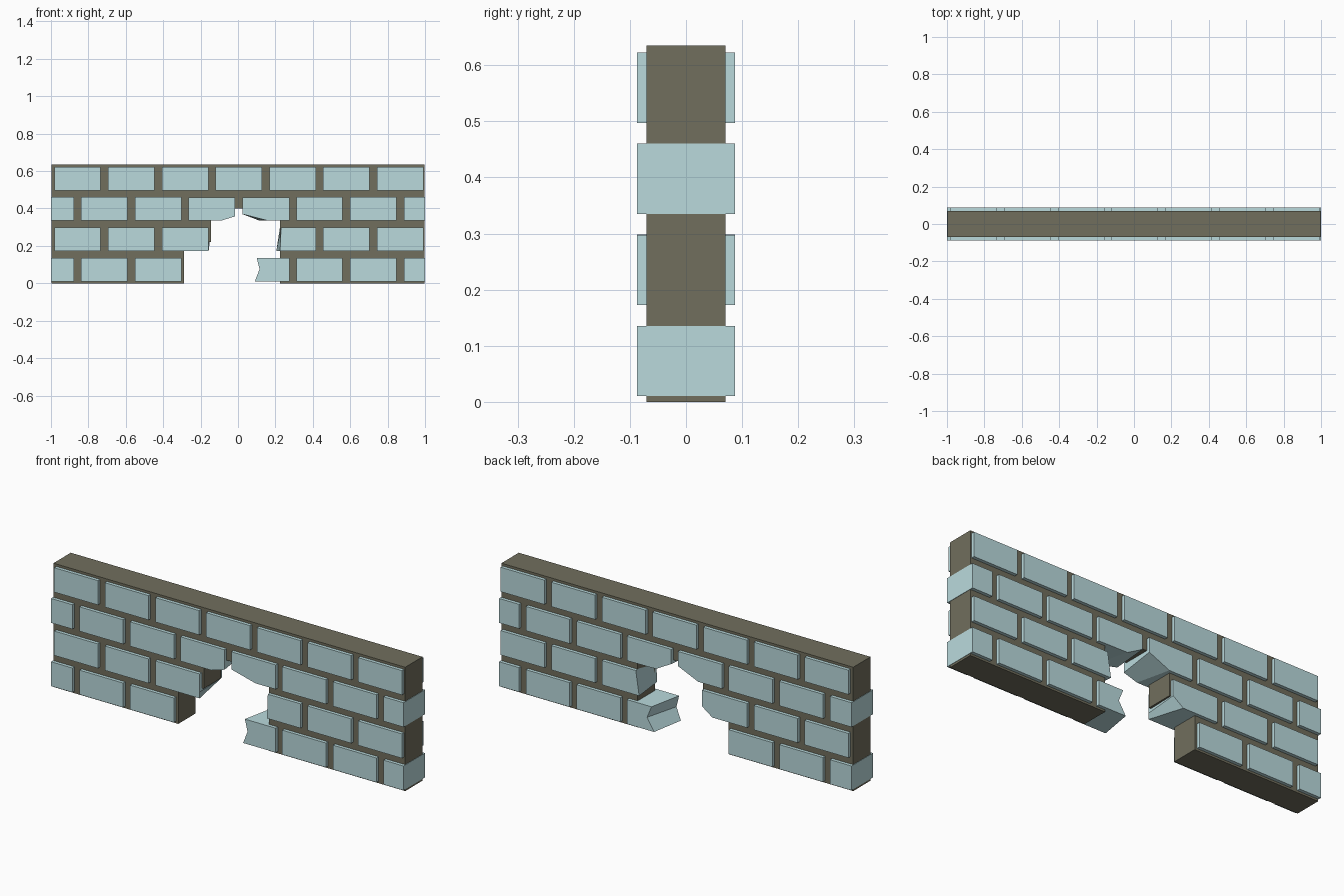
import bpy, bmesh

if "Cube" in bpy.data.objects:
    bpy.data.objects.remove(bpy.data.objects["Cube"])

def material(name, color):
    m = bpy.data.materials.new(name)
    m.diffuse_color = (*color, 1)
    m.use_nodes = True
    m.node_tree.nodes["Principled BSDF"].inputs["Base Color"].default_value = m.diffuse_color
    return m

STONE = material("pale_stone", (0.49, 0.70, 0.72))
MORTAR = material("mortar", (0.165, 0.158, 0.11))

def loft(name, front, back, half_depth, mat):
    """Solid between an x-z outline on the front and a matching one on the back."""
    bm = bmesh.new()
    f = [bm.verts.new((x, -half_depth, z)) for x, z in front]
    b = [bm.verts.new((x, half_depth, z)) for x, z in back]
    bm.faces.new(f)
    bm.faces.new(b[::-1])
    n = len(f)
    for i in range(n):
        j = (i + 1) % n
        bm.faces.new((f[i], b[i], b[j], f[j]))
    bmesh.ops.recalc_face_normals(bm, faces=bm.faces)
    me = bpy.data.meshes.new(name)
    bm.to_mesh(me)
    bm.free()
    me.materials.append(mat)
    ob = bpy.data.objects.new(name, me)
    bpy.context.collection.objects.link(ob)
    return ob

# Mortar core with the broken opening
core = [(-.998, 0), (-.29, 0), (-.29, .18), (-.16, .22), (-.145, .22), (-.145, .338),
        (-.02, .40), (.02, .40), (.225, .345), (.225, 0), (.998, 0), (.998, .635), (-.998, .635)]
loft("mortar_core", core, core, .07, MORTAR)

# Whole bricks in running bond
PITCH, WIDTH, HEIGHT, COURSE, DEPTH = .2875, .248, .125, .1623, .087
missing = {0: (3, 4), 1: (2, 3, 4), 2: (3, 4), 3: ()}
for row in range(4):
    z0 = .0105 + row * COURSE
    z1 = z0 + HEIGHT
    start = -1.126 if row % 2 == 0 else -.982
    for i in range(8 if row % 2 == 0 else 7):
        if i in missing[row]:
            continue
        x0 = start + i * PITCH
        x1 = min(x0 + WIDTH, 1)
        x0 = max(x0, -1)
        rect = [(x0, z0), (x1, z0), (x1, z1), (x0, z1)]
        loft(f"brick_{row}_{i}", rect, rect, DEPTH, STONE)

# Broken bricks around the opening: front outline, back outline
broken = {
    "broken_brick_bottom_right": (
        [(.09, .0105), (.275, .0105), (.275, .1355), (.10, .1355), (.115, .075)],
        [(.12, .0105), (.275, .0105), (.275, .1355), (.135, .1355), (.16, .075)]),
    "broken_brick_middle_left": (
        [(-.407, .173), (-.157, .173), (-.157, .205), (-.157, .298), (-.407, .298)],
        [(-.407, .173), (-.21, .173), (-.152, .215), (-.152, .298), (-.407, .298)]),
    "broken_brick_middle_right": (
        [(.225, .173), (.416, .173), (.416, .298), (.23, .298)],
        [(.205, .173), (.416, .173), (.416, .298), (.224, .298)]),
    "broken_brick_upper_left": (
        [(-.264, .335), (-.09, .335), (-.015, .358), (-.015, .46), (-.264, .46)],
        [(-.264, .335), (-.13, .335), (-.015, .385), (-.015, .46), (-.264, .46)]),
    "broken_brick_upper_right": (
        [(.275, .335), (.275, .46), (.023, .46), (.023, .37), (.16, .335)],
        [(.275, .335), (.275, .46), (.023, .46), (.023, .385), (.11, .337)]),
}
for name, (front, back) in broken.items():
    loft(name, front, back, DEPTH, STONE)
